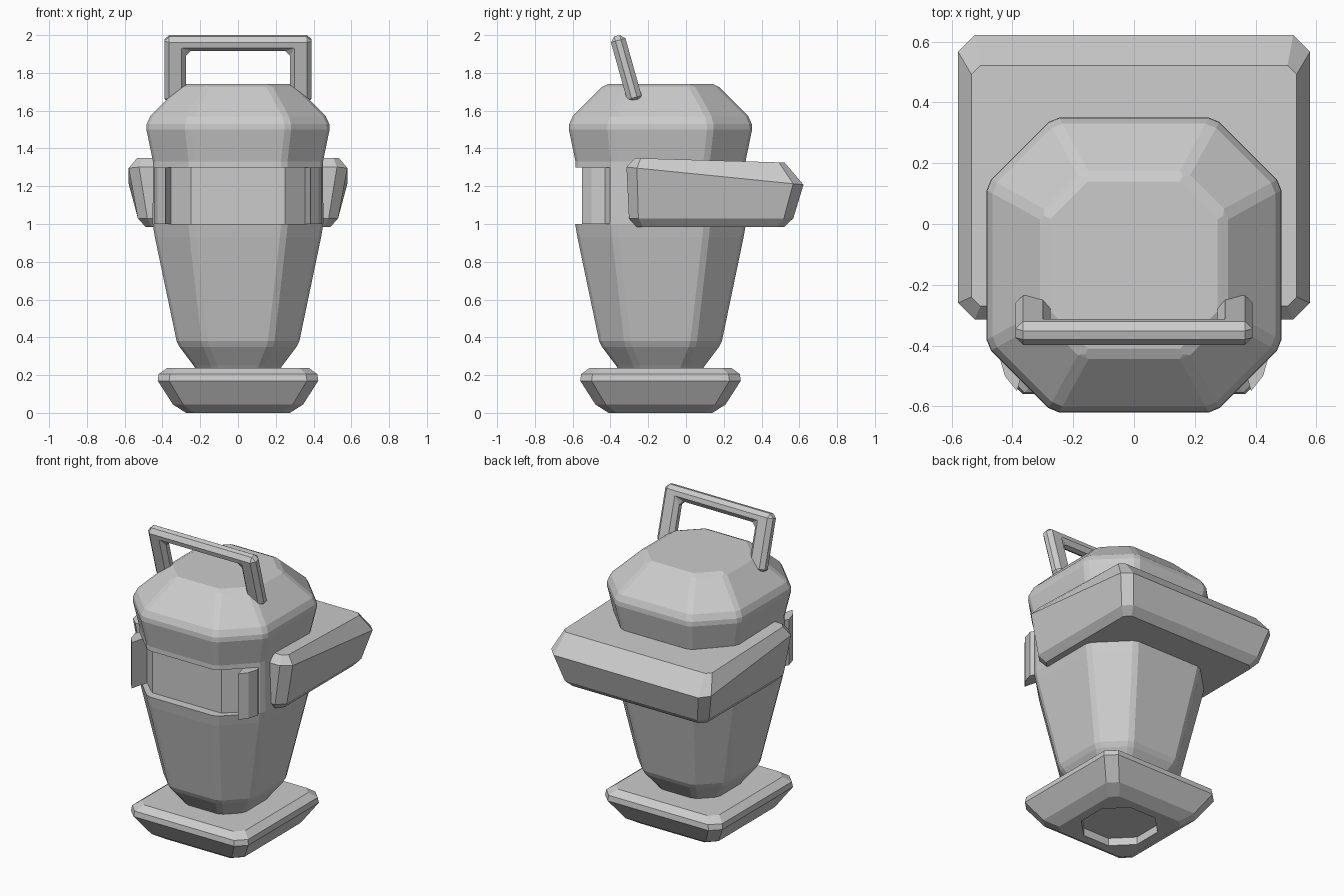
import bpy, bmesh, math

if "Cube" in bpy.data.objects:
    bpy.data.objects.remove(bpy.data.objects["Cube"])

CY = -0.135  # centre of the body and foot in y


def finish(name, bm):
    bmesh.ops.recalc_face_normals(bm, faces=bm.faces[:])
    me = bpy.data.meshes.new(name)
    bm.to_mesh(me)
    bm.free()
    ob = bpy.data.objects.new(name, me)
    bpy.context.collection.objects.link(ob)
    return ob


def loft(name, rings):
    """Stack of chamfered rectangles: (z, half x, y0, y1, chamfer, slope)."""
    bm = bmesh.new()
    loops = []
    for z, hx, y0, y1, c, slope in rings:
        pts = [(hx - c, y0), (hx, y0 + c), (hx, y1 - c), (hx - c, y1),
               (c - hx, y1), (-hx, y1 - c), (-hx, y0 + c), (c - hx, y0)]
        loops.append([bm.verts.new((x, y, z - slope * (y + 0.3))) for x, y in pts])
    for a, b in zip(loops, loops[1:]):
        for i in range(8):
            j = (i + 1) % 8
            bm.faces.new((a[i], a[j], b[j], b[i]))
    bm.faces.new(loops[0])
    bm.faces.new(loops[-1])
    return finish(name, bm)


def square(z, h, c):
    return (z, h, CY - h, CY + h, c, 0)


def prism(name, pts, vec, to3d):
    bm = bmesh.new()
    f = bm.faces.new([bm.verts.new(to3d(*p)) for p in pts])
    ext = bmesh.ops.extrude_face_region(bm, geom=[f])['geom']
    vs = [g for g in ext if isinstance(g, bmesh.types.BMVert)]
    bmesh.ops.translate(bm, verts=vs, vec=vec)
    if not any(len(e.link_faces) < 2 for e in bm.edges) and f.is_valid:
        pass
    else:
        bmesh.ops.holes_fill(bm, edges=bm.edges[:])
    return finish(name, bm)


def bevel(ob, width):
    m = ob.modifiers.new('bevel', 'BEVEL')
    m.width, m.segments, m.limit_method = width, 1, 'ANGLE'
    m.angle_limit = math.radians(30)


def cut(ob, cutter):
    m = ob.modifiers.new('cut', 'BOOLEAN')
    m.operation, m.solver, m.object = 'DIFFERENCE', 'EXACT', cutter
    cutter.hide_render = True
    cutter.hide_viewport = True


# Octagonal body and domed head
profile = [(0.22, 0.215), (0.25, 0.235), (0.35, 0.31), (0.38, 0.325), (0.93, 0.44),
           (1.0, 0.452), (1.33, 0.45), (1.5, 0.485), (1.53, 0.483), (1.57, 0.465),
           (1.725, 0.31), (1.742, 0.275)]
body = loft('body', [square(z, h, h * 0.45) for z, h in profile])
bevel(body, 0.02)

# Wrapped front window recess
window = [(-0.6, -0.7), (0.6, -0.7), (0.6, -0.43), (0.36, -0.43), (0.25, -0.53),
          (-0.25, -0.53), (-0.36, -0.43), (-0.6, -0.43)]
cut(body, prism('window_cutter', window, (0, 0, 0.3), lambda x, y: (x, y, 1.0)))

# Lips at both ends of the window
for side, s in (('left', -1), ('right', 1)):
    lip = [(0.35, -0.42), (0.385, -0.55), (0.425, -0.5), (0.445, -0.43), (0.42, -0.38)]
    prism('window_lip_' + side, lip, (0, 0, 0.3), lambda x, y: (s * x, y, 1.0))

# Flared square foot with an octagonal recess underneath
foot = loft('foot', [square(0.0, 0.275, 0.045), square(0.045, 0.345, 0.055),
                     square(0.17, 0.425, 0.06), square(0.205, 0.42, 0.06),
                     square(0.238, 0.375, 0.05)])
cut(foot, loft('foot_cutter', [square(-0.1, 0.215, 0.12), square(0.05, 0.215, 0.12)]))

# Bulky collar wrapping the back
loft('back_collar', [(0.985, 0.49, -0.262, 0.52, 0.035, 0),
                     (1.03, 0.53, -0.302, 0.568, 0.05, 0),
                     (1.30, 0.579, -0.315, 0.622, 0.055, 0.1),
                     (1.35, 0.535, -0.27, 0.522, 0.03, 0.03)])

# Tilted carrying handle
u = [(-0.39, 0), (-0.275, 0), (-0.275, 0.285), (0.275, 0.285),
     (0.275, 0), (0.39, 0), (0.39, 0.365), (-0.39, 0.365)]
handle = prism('handle', u, (0, 0.08, 0), lambda x, z: (x, -0.04, z))
bevel(handle, 0.025)
handle.location = (0, -0.267, 1.645)
handle.rotation_euler = (math.radians(15.7), 0, 0)
